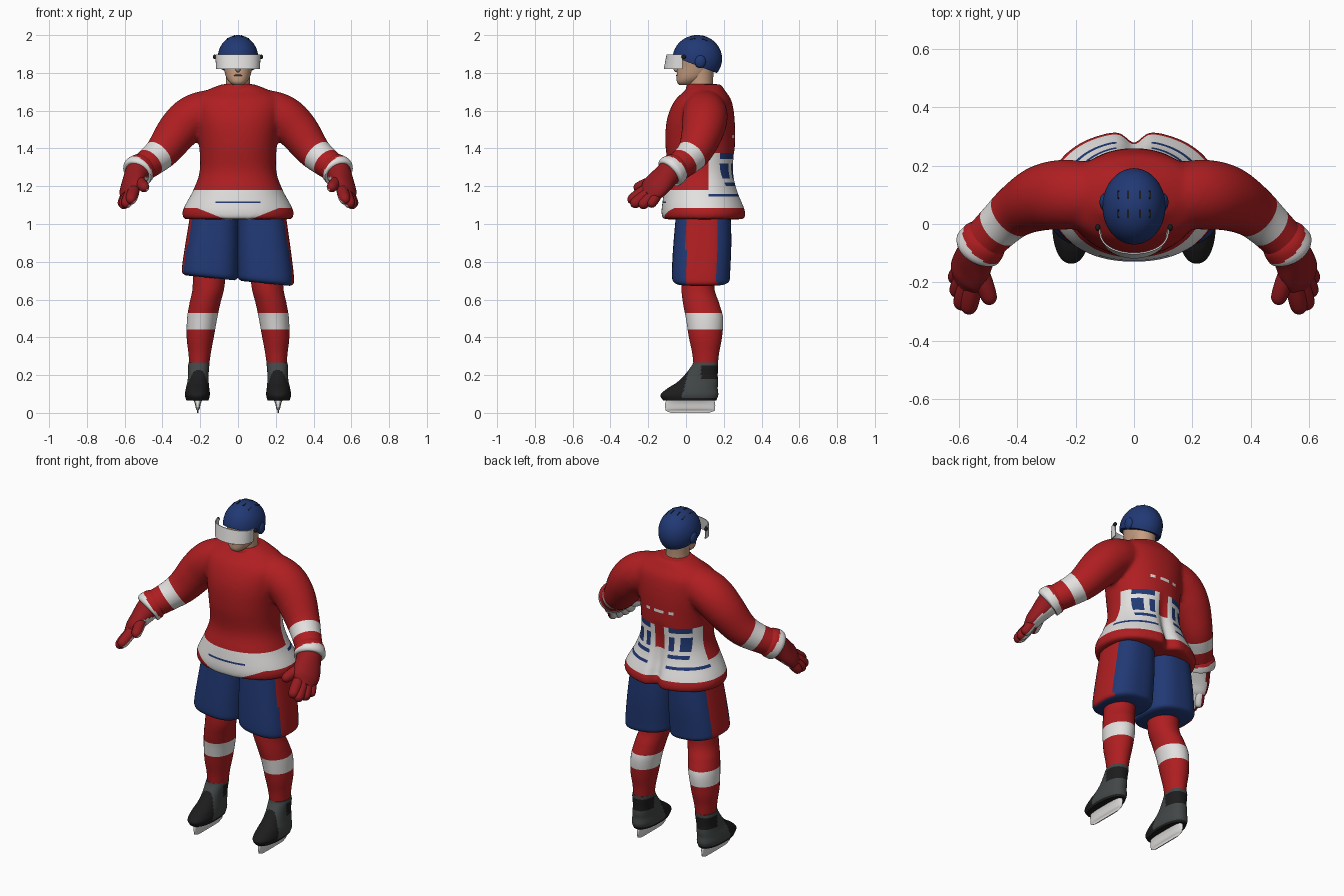
import bpy, bmesh, math
from mathutils import Vector, Matrix

cube = bpy.data.objects.get("Cube")
if cube:
    bpy.data.objects.remove(cube)

COLORS = {"red": (.43, .013, .015), "glove_red": (.3, .011, .014), "blue": (.015, .04, .175),
          "white": (.76, .75, .74), "skin": (.56, .34, .22), "black": (.012, .012, .013),
          "grey": (.055, .062, .062), "beige": (.42, .36, .31), "lip": (.25, .1, .075)}
MATS = {}
for label, rgb in COLORS.items():
    m = bpy.data.materials.new(label)
    m.use_nodes = True
    m.diffuse_color = (*rgb, 1)
    m.node_tree.nodes["Principled BSDF"].inputs["Base Color"].default_value = (*rgb, 1)
    MATS[label] = m


def spline(keys, n):
    """Catmull-Rom samples through tuples of any length."""
    out = []
    for i in range(len(keys) - 1):
        a, b, c, d = (keys[max(0, min(len(keys) - 1, i + k))] for k in (-1, 0, 1, 2))
        for s in range(n):
            t = s / n
            out.append([.5 * (2 * q + (r - p) * t + (2 * p - 5 * q + 4 * r - w) * t * t
                              + (3 * q - p - 3 * r + w) * t ** 3) for p, q, r, w in zip(a, b, c, d)])
    return out + [list(keys[-1])]


def loft(bm, keys, n=6, segs=32, e=2.0, up=None, side=1):
    """Skin rings (x, y, z, rx, ry); level rings, or square to the path when up is given."""
    pts = spline(keys, n)
    rings = []
    for i, (x, y, z, rx, ry) in enumerate(pts):
        u, v = Vector((1, 0, 0)), Vector((0, 1, 0))
        if up is not None:
            t = Vector(pts[min(i + 1, len(pts) - 1)][:3]) - Vector(pts[max(i - 1, 0)][:3])
            u = t.cross(up).normalized()
            v = u.cross(t).normalized()
        ring = []
        for k in range(segs):
            a = math.tau * (k + .5) / segs
            ca, sa = math.cos(a), math.sin(a)
            p = Vector((x, y, z)) + u * rx * math.copysign(abs(ca) ** (2 / e), ca) \
                + v * ry * math.copysign(abs(sa) ** (2 / e), sa)
            ring.append(bm.verts.new((p.x * side, p.y, p.z)))
        rings.append(ring)
    for r, q in zip(rings, rings[1:]):
        for k in range(segs):
            j = (k + 1) % segs
            bm.faces.new((r[k], r[j], q[j], q[k]))
    bm.faces.new(rings[0])
    bm.faces.new(rings[-1])


def finish(name, bm, colors, rule=None, side=1):
    bmesh.ops.recalc_face_normals(bm, faces=bm.faces)
    flip = Vector((side, 1, 1))
    for f in bm.faces:
        if rule:
            f.material_index = colors.index(rule(f.calc_center_median() * flip, f.normal * flip))
    me = bpy.data.meshes.new(name)
    bm.to_mesh(me)
    bm.free()
    for c in colors:
        me.materials.append(MATS[c])
    ob = bpy.data.objects.new(name, me)
    bpy.context.collection.objects.link(ob)
    bpy.ops.object.select_all(action='DESELECT')
    ob.select_set(True)
    bpy.context.view_layer.objects.active = ob
    bpy.ops.object.shade_smooth_by_angle(angle=math.radians(50))


def part(name, keys, colors, rule=None, side=1, **kw):
    bm = bmesh.new()
    loft(bm, keys, side=side, **kw)
    finish(name, bm, colors, rule, side)


def blob(name, loc, size, color):
    bm = bmesh.new()
    bmesh.ops.create_uvsphere(bm, u_segments=20, v_segments=12, radius=1,
                              matrix=Matrix.Translation(loc) @ Matrix.Diagonal((*size, 1)))
    finish(name, bm, [color])


def cut(bm, co, no, **kw):
    bmesh.ops.bisect_plane(bm, geom=bm.verts[:] + bm.edges[:] + bm.faces[:],
                           plane_co=co, plane_no=no, dist=1e-5, **kw)


# Jersey: torso and sleeves fused into one skin
bm = bmesh.new()
loft(bm, [(0, .095, 1.025, .288, .22), (0, .095, 1.06, .296, .225), (0, .09, 1.10, .28, .217),
          (0, .08, 1.18, .237, .195), (0, .08, 1.28, .203, .175), (0, .075, 1.42, .206, .184),
          (0, .078, 1.55, .225, .18), (0, .09, 1.65, .235, .152), (0, .1, 1.705, .17, .108),
          (0, .1, 1.74, .085, .085)], segs=48, e=2.15)
for s in (1, -1):
    loft(bm, [(.08, .1, 1.61, .1, .1), (.17, .1, 1.595, .115, .112), (.25, .1, 1.56, .12, .115),
              (.32, .088, 1.49, .112, .11), (.395, .05, 1.39, .093, .093), (.455, 0, 1.335, .081, .081),
              (.525, -.07, 1.285, .074, .074)], up=Vector((0, 0, 1)), side=s)
tmp = bpy.data.objects.new("jersey_form", bpy.data.meshes.new("jersey_form"))
bm.to_mesh(tmp.data)
bm.free()
bpy.context.collection.objects.link(tmp)
mod = tmp.modifiers.new("fuse", 'REMESH')
mod.mode, mod.voxel_size = 'VOXEL', .011
mod = tmp.modifiers.new("soften", 'SMOOTH')
mod.iterations = 8
bpy.context.view_layer.update()
bm = bmesh.new()
bm.from_object(tmp, bpy.context.evaluated_depsgraph_get())
bpy.data.objects.remove(tmp)
for v in bm.verts:  # crease down the lower back
    if v.co.y > .1:
        v.co.y -= .04 * math.exp(-(v.co.x / .035) ** 2) * max(0, min(1, (1.4 - v.co.z) / .3))
AXIS, BAND = Vector((.61, -.56, -.56)), Vector((.443, .01, 1.345))
for z in (1.085, 1.11, 1.12, 1.145, 1.16, 1.18, 1.2, 1.22, 1.24, 1.32, 1.345, 1.375, 1.455, 1.472):
    cut(bm, (0, 0, z), (0, 0, 1))
cut(bm, (0, .12, 0), (0, 1, 0))
for s in (1, -1):
    for x in (.03, .06, .09, .12, .17):
        cut(bm, (x * s, 0, 0), (1, 0, 0))
    cut(bm, (.08 * s, 0, 1.03), (-.4 * s, 0, 1))
    for w in (-.034, .034):
        p = BAND + AXIS * w
        cut(bm, (p.x * s, p.y, p.z), (AXIS.x * s, AXIS.y, AXIS.z))

# Painted trim on the back: half-width from, to, height from, to
BLUE_TRIM = ((.06, .17, 1.345, 1.375), (.06, .09, 1.24, 1.32), (.12, .17, 1.24, 1.32),
             (.06, .17, 1.2, 1.22), (.06, .25, 1.145, 1.16))
WHITE_DASHES = ((.0, .03, 1.455, 1.472), (.06, .09, 1.455, 1.472))


def inside(u, z, boxes):
    return any(a < u < b and lo < z < hi for a, b, lo, hi in boxes)


def jersey_rule(c, n):
    u, z, back = abs(c.x), c.z, c.y > .12
    if u > .32 and z > 1.19:
        return "white" if abs((Vector((u, c.y, z)) - BAND).dot(AXIS)) < .034 else "red"
    if back and inside(u, z, BLUE_TRIM):
        return "blue"
    if z < 1.18:
        hem = 1.085 if back else min(1.085, 1.03 + .4 * (u - .08))
        if z < hem:
            return "red"
        return "blue" if 1.11 < z < 1.12 and u < .12 and not back else "white"
    if back and z < 1.375 and u < .24:
        return "red" if u < .03 and z > 1.24 else "white"
    return "white" if back and inside(u, z, WHITE_DASHES) else "red"


finish("jersey", bm, ["red", "white", "blue"], jersey_rule)
part("collar", [(0, .088, 1.712, .093, .09), (0, .088, 1.732, .086, .085),
                (0, .088, 1.74, .074, .076)], ["red"])

# Head
part("neck", [(0, .08, 1.66, .066, .066), (0, .078, 1.75, .064, .065), (0, .08, 1.84, .068, .07)], ["skin"])
part("head", [(0, -.005, 1.737, .028, .032), (0, .008, 1.752, .047, .056), (0, .03, 1.78, .064, .08),
              (0, .048, 1.83, .076, .095), (0, .055, 1.89, .085, .105), (0, .055, 1.94, .07, .09)],
     ["skin"], e=2.2)
blob("nose", (0, -.047, 1.825), (.014, .02, .022), "skin")
blob("mouth", (0, -.045, 1.787), (.024, .008, .005), "lip")

# Helmet: dome trimmed along a sloping rim
bm = bmesh.new()
bmesh.ops.create_uvsphere(bm, u_segments=40, v_segments=28, radius=1,
                          matrix=Matrix.Translation((0, .06, 1.875)) @ Matrix.Diagonal((.108, .131, .125, 1)))
cut(bm, (0, .06, 1.838), (0, .38, 1), clear_inner=True)
bmesh.ops.holes_fill(bm, edges=[e for e in bm.edges if e.is_boundary])
finish("helmet", bm, ["blue"])
for s, tag in ((1, "left"), (-1, "right")):
    blob(tag + "_ear_guard", (s * .1, .075, 1.86), (.018, .03, .035), "blue")
    blob(tag + "_visor_clip", (s * .124, -.012, 1.885), (.009, .012, .012), "black")
bm = bmesh.new()
for x in (-.055, -.02, .02, .055):  # dark air slots lying on the crown
    for y in (.035, .1):
        h = math.sqrt(1 - (x / .108) ** 2 - ((y - .06) / .131) ** 2)
        dx, dy = -.125 * x / (.108 ** 2 * h), -.125 * (y - .06) / (.131 ** 2 * h)
        tilt = Matrix.Rotation(math.atan(dy), 4, 'X') @ Matrix.Rotation(-math.atan(dx), 4, 'Y')
        bmesh.ops.create_cube(bm, size=1, matrix=Matrix.Translation((x, y, 1.875 + .125 * h)) @ tilt
                              @ Matrix.Diagonal((.006, .03, .003, 1)))
finish("helmet_vents", bm, ["black"])

# Visor: bent plate, leaning forward at the bottom
bm = bmesh.new()
rows = []
for z, rx, ry in ((1.897, .12, .085), (1.82, .116, .1), (1.82, .111, .095), (1.897, .115, .08)):
    rows.append([bm.verts.new((rx * math.cos(a), -.018 - ry * max(0, math.sin(a)) ** .8, z))
                 for a in [math.pi * k / 24 for k in range(25)]])
for r, q in zip(rows, rows[1:] + rows[:1]):
    for k in range(24):
        bm.faces.new((r[k], r[k + 1], q[k + 1], q[k]))
for k in (0, 24):
    bm.faces.new([r[k] for r in rows])
finish("visor", bm, ["white"])

BACK_OF_HAND = Vector((.75, -.26, .63))


def glove_rule(c, n):
    return "white" if n.dot(BACK_OF_HAND) < -.5 and c.z < 1.25 else "glove_red"


def boot_rule(c, n):
    if c.z < .078 or c.y < -.005 - .25 * (.15 - c.z):
        return "black"
    if n.y < -.3 and .14 < c.z < .2 and abs(c.x - .21) < .032:
        return "beige"
    return "black" if .18 < c.z < .25 and c.y > .08 else "grey"


for s, tag in ((1, "left"), (-1, "right")):
    # Flared sleeve end with white edge, then the glove
    part(tag + "_cuff", [(.498, -.04, 1.307, .07, .07), (.51, -.054, 1.297, .081, .081),
                         (.521, -.067, 1.287, .085, .085), (.534, -.084, 1.275, .085, .085),
                         (.538, -.09, 1.27, .07, .07)], ["red", "white"],
         lambda c, n: "white" if (c - Vector((.521, -.067, 1.287))).dot(AXIS) > -.003 else "red",
         s, up=Vector((0, 0, 1)), n=4)
    bm = bmesh.new()
    loft(bm, [(.525, -.075, 1.285, .07, .068), (.54, -.105, 1.255, .07, .062), (.558, -.145, 1.215, .078, .05),
              (.572, -.18, 1.18, .075, .042), (.584, -.21, 1.157, .048, .022)], up=BACK_OF_HAND, side=s)
    for base, tip, r in (((.548, -.2, 1.19), (.57, -.305, 1.115), .032),
                         ((.565, -.185, 1.175), (.597, -.29, 1.095), .032),
                         ((.578, -.165, 1.165), (.612, -.245, 1.088), .031),
                         ((.588, -.145, 1.165), (.62, -.195, 1.092), .028),
                         ((.53, -.15, 1.235), (.488, -.275, 1.185), .031)):
        a, b = Vector(base), Vector(tip)
        loft(bm, [(*a.lerp(b, t), r * k, r * k) for t, k in ((0, .9), (.4, 1), (.8, .9), (.95, .55), (1, .1))],
             n=3, segs=14, up=BACK_OF_HAND, side=s)
    finish(tag + "_glove", bm, ["glove_red", "white"], glove_rule, s)

    # Shorts leg with side stripe, hem slanting across the body
    bm = bmesh.new()
    loft(bm, [(.125, .092, 1.05, .128, .145), (.135, .087, .9, .141, .153), (.146, .08, .76, .149, .154),
              (.148, .08, .715, .147, .15), (.147, .08, .7, .128, .13)], segs=64, e=2.6, side=s)
    for v in bm.verts:
        v.co.z -= .1 * v.co.x * (1.05 - v.co.z) / .35
    finish(tag + "_shorts", bm, ["blue", "red"],
           lambda c, n: "red" if c.x > .2 and 0 < c.y < .165 and abs(n.z) < .9 else "blue", s)

    # Sock with white band
    part(tag + "_sock", [(.15, .065, .78, .09, .09), (.157, .063, .66, .084, .088), (.175, .08, .58, .082, .096),
                         (.19, .098, .5, .08, .099), (.2, .103, .4, .072, .088), (.203, .104, .32, .06, .072),
                         (.205, .104, .25, .052, .064)], ["red", "white"],
         lambda c, n: "white" if .44 < c.z < .53 else "red", s, n=12)

    # Boot and blade
    part(tag + "_boot", [(.215, .02, .065, .058, .14), (.215, .018, .095, .066, .153), (.214, .035, .13, .062, .133),
                         (.212, .06, .16, .057, .11), (.21, .08, .2, .054, .088), (.208, .1, .25, .056, .07),
                         (.207, .104, .268, .054, .066)], ["black", "grey", "beige"], boot_rule, s,
         n=12, segs=72, e=2.3)
    part(tag + "_blade", [(.213, .022, .072, .026, .125), (.213, .022, .05, .016, .133),
                          (.213, .022, .022, .01, .132), (.213, .022, .012, .004, .13),
                          (.213, .022, 0, .003, .1)], ["white"], None, s, n=3, e=3)
